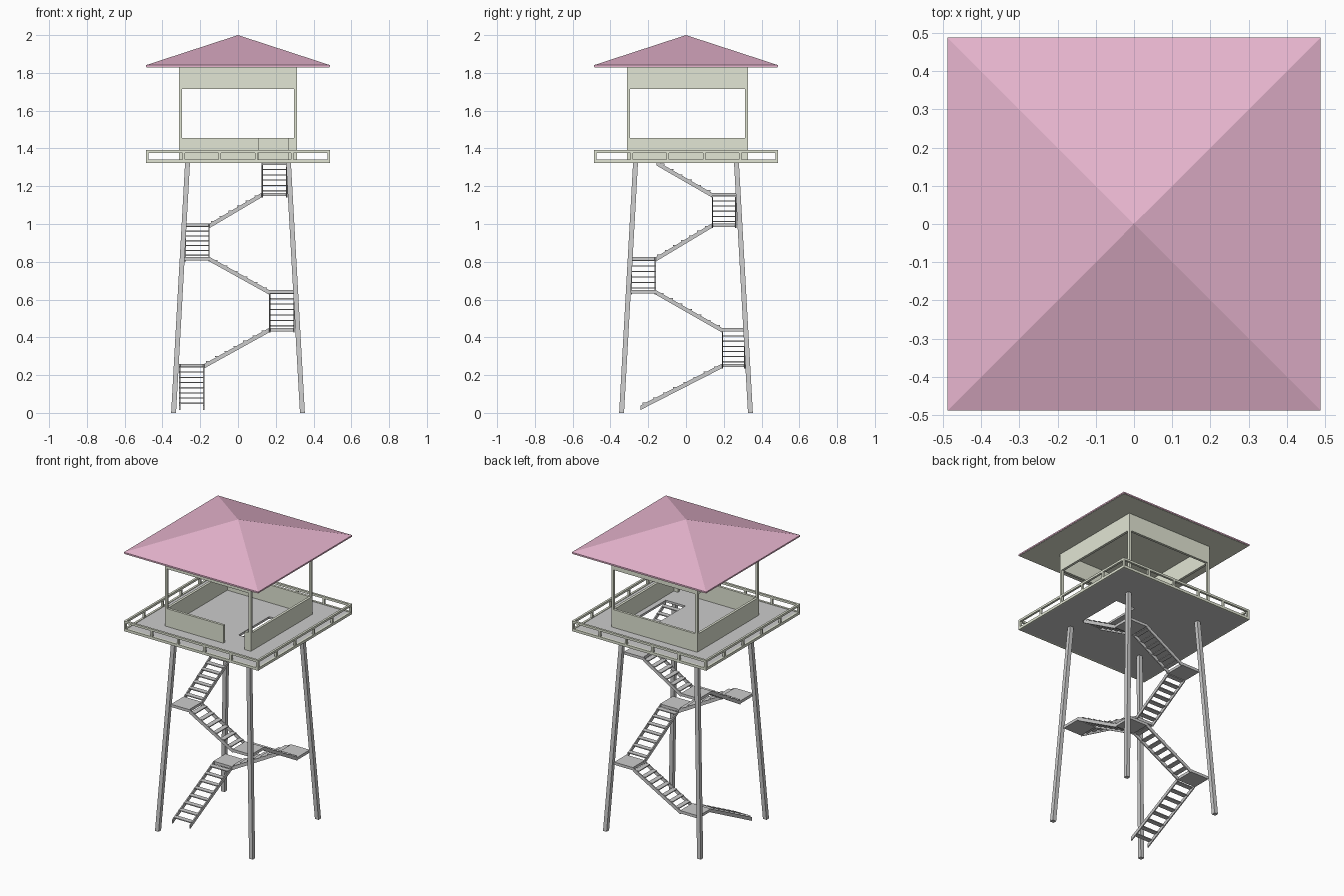
import bpy, bmesh

if "Cube" in bpy.data.objects:
    bpy.data.objects.remove(bpy.data.objects["Cube"])

def material(name, rgb):
    m = bpy.data.materials.new(name)
    m.diffuse_color = (*rgb, 1)
    m.use_nodes = True
    m.node_tree.nodes["Principled BSDF"].inputs["Base Color"].default_value = m.diffuse_color
    return m

PINK = material("roof_pink", (0.80, 0.46, 0.62))
GREEN = material("pale_green", (0.76, 0.79, 0.66))

def loft(bm, low, high):
    """Solid between two matching loops of points."""
    a = [bm.verts.new(p) for p in low]
    b = [bm.verts.new(p) for p in high]
    n = len(a)
    bm.faces.new(a[::-1])
    bm.faces.new(b)
    for i in range(n):
        j = (i + 1) % n
        bm.faces.new((a[i], a[j], b[j], b[i]))

def square(x0, x1, y0, y1, z):
    return [(x0, y0, z), (x1, y0, z), (x1, y1, z), (x0, y1, z)]

def box(bm, x0, x1, y0, y1, z0, z1):
    x0, x1 = sorted((x0, x1))
    y0, y1 = sorted((y0, y1))
    loft(bm, square(x0, x1, y0, y1, z0), square(x0, x1, y0, y1, z1))

def finish(name, bm, mat=None):
    bmesh.ops.recalc_face_normals(bm, faces=bm.faces)
    me = bpy.data.meshes.new(name)
    bm.to_mesh(me)
    bm.free()
    if mat:
        me.materials.append(mat)
    ob = bpy.data.objects.new(name, me)
    bpy.context.collection.objects.link(ob)
    return ob

def boxes(name, items, mat=None):
    bm = bmesh.new()
    for it in items:
        box(bm, *it)
    return finish(name, bm, mat)

# Four legs leaning inward
bm = bmesh.new()
for sx in (-1, 1):
    for sy in (-1, 1):
        def foot(r, z, h=0.013):
            return square(sx*r - h, sx*r + h, sy*r - h, sy*r + h, z)
        loft(bm, foot(0.341, 0), foot(0.267, 1.328))
finish("legs", bm)

# Stair flights: axis, run start/end, cross range, start z, end z, landing end
L = (-0.31, -0.18)
flights = [
    ("y", -0.24, 0.19, -0.312, -0.178, 0.04, 0.26, 0.315),
    ("x", -0.178, 0.165, 0.19, 0.315, 0.26, 0.45, 0.30),
    ("y", 0.19, -0.16, 0.165, 0.30, 0.45, 0.65, -0.292),
    ("x", 0.165, -0.15, -0.292, -0.16, 0.65, 0.825, -0.282),
    ("y", -0.16, 0.137, -0.282, -0.15, 0.825, 1.003, 0.267),
    ("x", -0.15, 0.125, 0.137, 0.267, 1.003, 1.165, 0.262),
    ("y", 0.137, -0.155, 0.125, 0.262, 1.165, 1.333, None),
]

def stair_flight(i, axis, s0, s1, c0, c1, z0, z1, end):
    bm = bmesh.new()
    def pt(s, c, z):
        return (s, c, z) if axis == "x" else (c, s, z)
    def slab(sa, sb, ca, cb, za, zb):
        (x0, y0, _), (x1, y1, _) = pt(sa, ca, 0), pt(sb, cb, 0)
        box(bm, x0, x1, y0, y1, za, zb)
    # stringers
    w, h = 0.007, 0.024
    prof = [(s0, z0 - h), (s1, z1 - h), (s1, z1), (s0, z0)]
    for c in (c0, c1 - w):
        loft(bm, [pt(s, c, z) for s, z in prof], [pt(s, c + w, z) for s, z in prof])
    # treads
    n = round((z1 - z0) / 0.027)
    for k in range(n):
        t = (k + 0.5) / n
        s, z = s0 + (s1 - s0)*t, z0 + (z1 - z0)*t
        slab(s - 0.016, s + 0.016, c0 + w/2, c1 - w/2, z - 0.006, z)
    # landing
    if end is not None:
        slab(s1, end, c0, c1, z1 - 0.018, z1)
    finish(f"stair_flight_{i + 1}", bm)

for i, f in enumerate(flights):
    stair_flight(i, *f)

# Deck built around the stair opening
D, z0, z1 = 0.478, 1.324, 1.338
hx0, hx1, hy0, hy1 = 0.12, 0.262, -0.165, 0.15
boxes("deck", [
    (-D, hx0, -D, D, z0, z1), (hx1, D, -D, D, z0, z1),
    (hx0, hx1, -D, hy0, z0, z1), (hx0, hx1, hy1, D, z0, z1)])

# Low railing: kerb, top rail and posts on each side
R, t = 0.487, 0.014
items = []
for za, zb in ((1.324, 1.341), (1.377, 1.391)):
    for s in (-1, 1):
        items.append((-R, R, s*R, s*(R - t), za, zb))
        items.append((s*R, s*(R - t), -R + t, R - t, za, zb))
for k in range(6):
    c = (R - t/2) * (-1 + 2*k/5)
    for s in (-1, 1):
        items.append((c - t/2, c + t/2, s*R, s*(R - t), 1.341, 1.377))
        if 0 < k < 5:
            items.append((s*R, s*(R - t), c - t/2, c + t/2, 1.341, 1.377))
boxes("railing", items, GREEN)

# Cabin: low walls with a doorway at the front, corner posts, upper band
X0, X1, Y0, Y1, w = -0.312, 0.312, -0.312, 0.328, 0.016
lo, sill, head, top = 1.337, 1.455, 1.715, 1.832
def ring(za, zb):
    return [(X0, X1, Y1 - w, Y1, za, zb),
            (X0, X0 + w, Y0 + w, Y1 - w, za, zb),
            (X1 - w, X1, Y0 + w, Y1 - w, za, zb)]
boxes("cabin_low_walls", ring(lo, sill) + [
    (X0, 0.112, Y0, Y0 + w, lo, sill), (0.266, X1, Y0, Y0 + w, lo, sill)], GREEN)
boxes("cabin_upper_band", ring(head, top) + [(X0, X1, Y0, Y0 + w, head, top)], GREEN)
boxes("cabin_posts", [(x, x + w, y, y + w, sill, head)
                      for x in (X0, X1 - w) for y in (Y0, Y1 - w)], GREEN)

# Ceiling and pyramid roof with a thin fascia
E = 0.487
boxes("ceiling", [(-E + .003, E - .003, -E + .003, E - .003, 1.829, 1.834)], GREEN)
bm = bmesh.new()
base = [bm.verts.new(p) for p in square(-E, E, -E, E, 1.832)]
eave = [bm.verts.new(p) for p in square(-E, E, -E, E, 1.841)]
apex = bm.verts.new((0, 0, 2.0))
bm.faces.new(base[::-1])
for i in range(4):
    j = (i + 1) % 4
    bm.faces.new((base[i], base[j], eave[j], eave[i]))
    bm.faces.new((eave[i], eave[j], apex))
finish("roof", bm, PINK)
